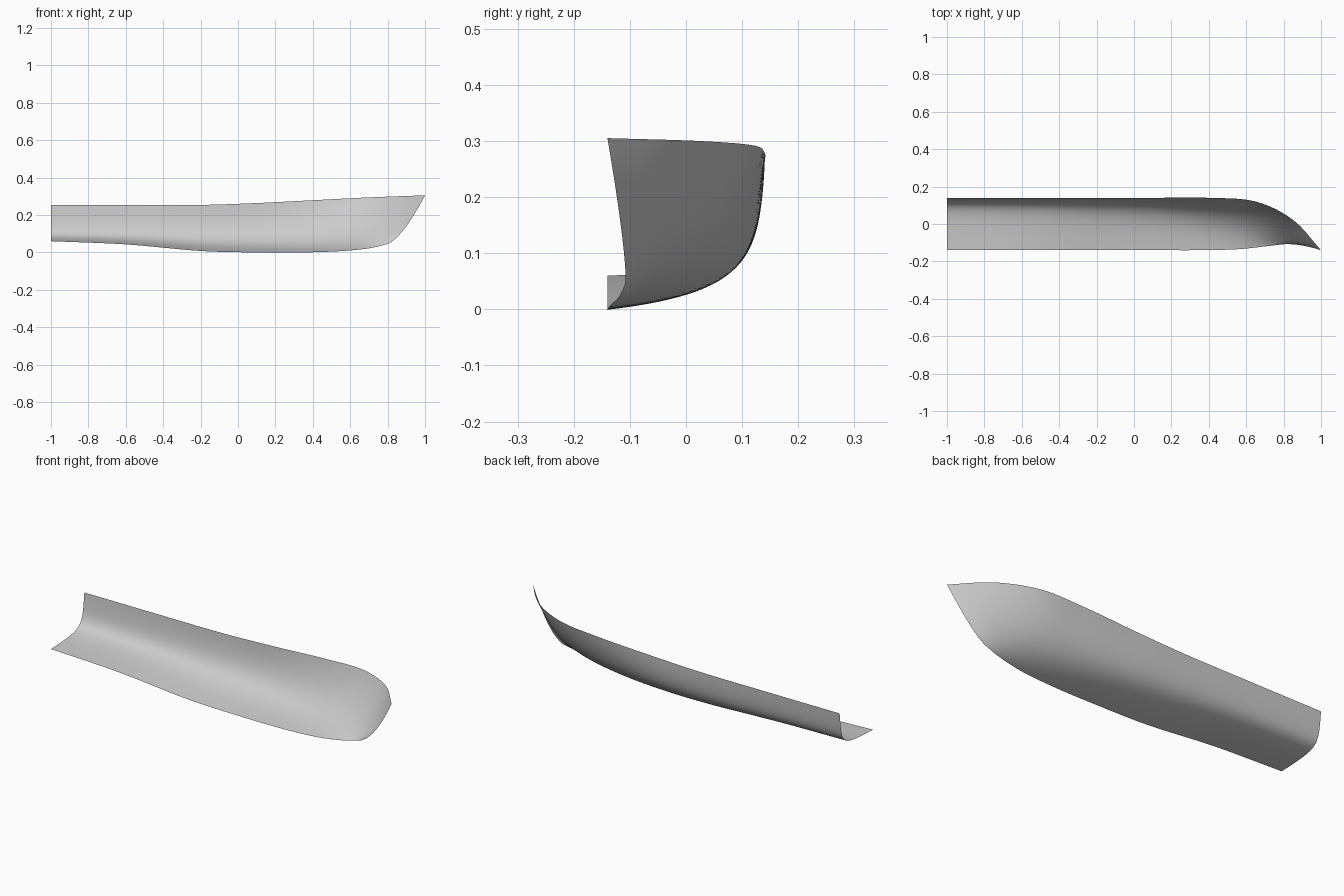
import bpy
from mathutils import Vector

cube = bpy.data.objects.get("Cube")
if cube:
    bpy.data.objects.remove(cube, do_unlink=True)

# Hull stations, stern to bow: x of keel and sheer ends, then the (y, z)
# control points from keel through bilge to sheer
STATIONS = [
    (-1, -1, (-.14, .06), (.13, .07), (.12, .075), (.14, .253)),
    (-.6, -.6, (-.14, .043), (.115, .058), (.125, .07), (.14, .253)),
    (-.2, -.2, (-.14, .008), (.09, .035), (.13, .06), (.14, .254)),
    (.1, .1, (-.14, 0), (.06, .023), (.13, .058), (.14, .264)),
    (.35, .4, (-.14, 0), (0, .02), (.1, .05), (.14, .279)),
    (.55, .65, (-.135, .007), (-.04, .03), (.05, .08), (.12, .292)),
    (.7, .85, (-.12, .022), (-.075, .045), (-.03, .14), (.022, .3)),
    (.8, 1, (-.108, .045), (-.105, .08), (-.122, .2), (-.14, .305)),
]
BLEND = (0, .36, .72, 1)
ALONG, AROUND = 12, 32


def control_points(station):
    keel_x, sheer_x, *section = station
    return [Vector((keel_x + (sheer_x - keel_x) * f, y, z))
            for f, (y, z) in zip(BLEND, section)]


def spline(a, b, c, d, t):
    """Smooth interpolation from b to c."""
    return b + (c - a) * t / 2 + (a - b * 2.5 + c * 2 - d / 2) * t**2 \
        + ((b - c) * 3 + d - a) * t**3 / 2


def bezier(p, t):
    s = 1 - t
    return p[0] * s**3 + p[1] * 3 * s * s * t + p[2] * 3 * s * t * t + p[3] * t**3


def loft(name, stations, material):
    """Skin a smooth open sheet through the stations."""
    rows = [control_points(s) for s in stations]
    first = [a * 2 - b for a, b in zip(rows[0], rows[1])]
    last = [a * 2 - b for a, b in zip(rows[-1], rows[-2])]
    rows = [first, *rows, last]
    sections = []
    for i in range(1, len(rows) - 2):
        for step in range(ALONG):
            sections.append([spline(*points, step / ALONG)
                             for points in zip(*rows[i - 1:i + 3])])
    sections.append(rows[-2])

    verts = [bezier(s, j / AROUND) for s in sections for j in range(AROUND + 1)]
    width = AROUND + 1
    faces = []
    for i in range(len(sections) - 1):
        for j in range(AROUND):
            k = i * width + j
            faces.append((k, k + width, k + width + 1, k + 1))
    mesh = bpy.data.meshes.new(name)
    mesh.from_pydata(verts, [], faces)
    mesh.materials.append(material)
    mesh.shade_smooth()
    obj = bpy.data.objects.new(name, mesh)
    bpy.context.collection.objects.link(obj)
    return obj


# Plain grey hull paint
grey = bpy.data.materials.new("light_grey")
grey.use_nodes = True
colour = (.6, .6, .6, 1)
grey.diffuse_color = colour
grey.node_tree.nodes["Principled BSDF"].inputs["Base Color"].default_value = colour

loft("half_hull_shell", STATIONS, grey)
